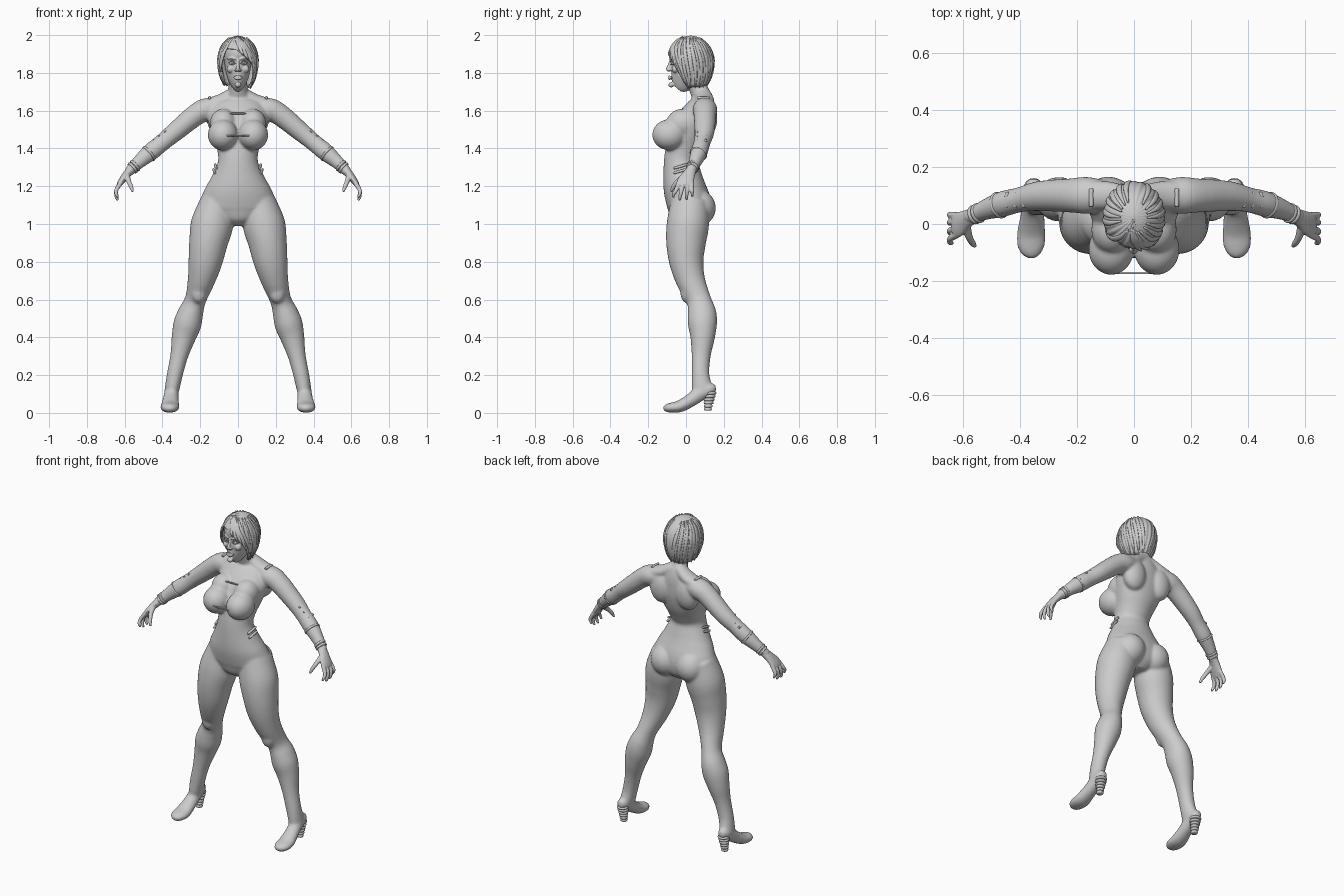
import bpy, bmesh, random
from math import sin, cos, pi, sqrt, radians
from mathutils import Vector, Matrix

random.seed(4)
X, Y = Vector((1, 0, 0)), Vector((0, 1, 0))


def spline(pts, sub=4):
    """Catmull-Rom resampling of (x, y, z, r1, r2) tuples."""
    P = [Vector(p) for p in pts]
    P = [2 * P[0] - P[1]] + P + [2 * P[-1] - P[-2]]
    out = []
    for i in range(1, len(P) - 2):
        a, b, c, d = P[i - 1:i + 3]
        for k in range(sub):
            t = k / sub
            out.append(0.5 * (2 * b + (c - a) * t + (2 * a - 5 * b + 4 * c - d) * t * t
                              + (3 * b - a - 3 * c + d) * t ** 3))
    return out + [P[-2]]


def tube(bm, pts, ref=X, n=24, s=1):
    """Closed elliptical loft; r1 lies along ref, r2 across it."""
    P = spline([(s * p[0],) + tuple(p[1:]) for p in pts])
    C = [Vector(p[:3]) for p in P]
    rings = []
    for i, p in enumerate(P):
        t = (C[min(i + 1, len(C) - 1)] - C[max(i - 1, 0)]).normalized()
        v = t.cross(ref).normalized()
        u = v.cross(t)
        rings.append([bm.verts.new(C[i] + u * p[3] * cos(2 * pi * k / n) + v * p[4] * sin(2 * pi * k / n))
                      for k in range(n)])
    for a, b in zip(rings, rings[1:]):
        for k in range(n):
            bm.faces.new((a[k], a[(k + 1) % n], b[(k + 1) % n], b[k]))
    bm.faces.new(rings[0])
    bm.faces.new(rings[-1])


def ball(bm, c, r):
    bmesh.ops.create_uvsphere(bm, u_segments=24, v_segments=16, radius=1,
                              matrix=Matrix.Translation(c) @ Matrix.Diagonal((*r, 1)))


def bar(bm, a, b, r, ref=Vector((0, 0, 1))):
    """Small rounded bar between two points."""
    a, b = Vector(a), Vector(b)
    pts = [(*a.lerp(b, t), r * k, r * k) for t, k in ((0, .4), (.1, 1), (.9, 1), (1, .4))]
    tube(bm, pts, ref, 10)


def make(name, bm, voxel=0, smooth=0):
    bmesh.ops.recalc_face_normals(bm, faces=bm.faces)
    for f in bm.faces:
        f.smooth = True
    me = bpy.data.meshes.new(name)
    bm.to_mesh(me)
    bm.free()
    ob = bpy.data.objects.new(name, me)
    bpy.context.collection.objects.link(ob)
    if voxel:
        m = ob.modifiers.new("merge", 'REMESH')
        m.mode, m.voxel_size, m.use_smooth_shade = 'VOXEL', voxel, True
        m = ob.modifiers.new("soften", 'SMOOTH')
        m.factor, m.iterations = 0.5, smooth
    return ob


# body: torso, legs, feet and arms fused into one skin
bm = bmesh.new()
tube(bm, [(0, y, z, rx, ry) for y, z, rx, ry in (
    (.02, .99, .05, .06), (.02, 1.03, .13, .1), (.018, 1.1, .2, .117), (-.005, 1.18, .178, .113),
    (-.018, 1.25, .14, .103), (-.025, 1.33, .106, .092), (-.008, 1.4, .112, .1), (.022, 1.48, .138, .108),
    (.055, 1.56, .158, .096), (.08, 1.63, .13, .07), (.084, 1.67, .08, .054), (.072, 1.7, .053, .05),
    (.052, 1.76, .049, .05), (.04, 1.8, .048, .05))], X, 40)
ARM = [(.08, .095, 1.62, .05, .04), (.16, .1, 1.608, .065, .06), (.22, .1, 1.58, .06, .058),
       (.33, .098, 1.49, .053, .051), (.4, .085, 1.432, .044, .046), (.46, .07, 1.383, .045, .047),
       (.52, .05, 1.332, .036, .037), (.565, .03, 1.29, .028, .029), (.585, .018, 1.268, .028, .022)]
for s in (1, -1):
    tube(bm, [(.11, .02, 1.12, .09, .1), (.137, .01, 1.0, .112, .112), (.157, 0, .9, .102, .105),
              (.173, .002, .8, .09, .091), (.195, .025, .7, .072, .077), (.225, .067, .6, .056, .065),
              (.25, .084, .53, .067, .076), (.268, .087, .47, .074, .077), (.288, .088, .4, .064, .065),
              (.312, .08, .3, .047, .05), (.335, .077, .2, .042, .047), (.35, .088, .12, .038, .056),
              (.352, .1, .1, .03, .04)], X, 32, s)
    tube(bm, [(.352, .158, .13, .018, .02), (.352, .13, .126, .034, .032), (.353, .08, .106, .038, .04),
              (.356, .03, .07, .042, .036), (.36, -.03, .036, .05, .032), (.361, -.075, .028, .049, .027),
              (.36, -.105, .025, .034, .021), (.36, -.12, .024, .014, .01)], X, 24, s)
    tube(bm, ARM, Y, 24, s)
    tube(bm, [(.02, .09, 1.695, .04, .033), (.09, .1, 1.655, .05, .034), (.17, .1, 1.63, .05, .034)], Y, 20, s)
    ball(bm, (s * .08, -.088, 1.472), (.08, .091, .082))       # bust
    ball(bm, (s * .078, -.02, 1.53), (.072, .085, .08))
    ball(bm, (s * .088, .068, 1.085), (.09, .09, .095))        # seat
    ball(bm, (s * .09, .11, 1.56), (.075, .056, .1))           # shoulder blade
    ball(bm, (s * .208, .005, .64), (.042, .035, .06))         # kneecap
make("body", bm, .007, 10)

# hands
for s, side in ((1, "left"), (-1, "right")):
    bm = bmesh.new()
    tube(bm, [(.56, .032, 1.294, .026, .026), (.59, .015, 1.262, .034, .021), (.618, -.003, 1.225, .045, .017),
              (.632, -.006, 1.203, .038, .013)], Y, 20, s)
    for y0, y2, z in ((-.038, -.066, 1.14), (-.014, -.032, 1.125), (.009, .003, 1.128), (.03, .033, 1.145)):
        tube(bm, [(.62, y0, 1.22, .012, .012), (.644, (y0 + y2) / 2, 1.18, .011, .011),
                  (.644, y2, z + .018, .009, .009), (.635, y2, z, .006, .006)], Y, 12, s)
    tube(bm, [(.59, .0, 1.26, .017, .017), (.578, -.045, 1.225, .013, .013), (.565, -.068, 1.195, .011, .011),
              (.557, -.078, 1.17, .006, .006)], X, 12, s)
    make(side + "_hand", bm, .0035, 4)

# head with nose, lips, brows and cheeks
bm = bmesh.new()
tube(bm, [(0, (f + b) / 2, z, w, (b - f) / 2) for z, w, f, b in (
    (1.718, .016, -.074, -.02), (1.735, .032, -.086, .02), (1.765, .051, -.086, .06), (1.8, .063, -.084, .09),
    (1.85, .071, -.079, .11), (1.9, .078, -.086, .125), (1.95, .066, -.06, .11), (1.985, .03, -.01, .06))], X, 40)
tube(bm, [(0, -.076, 1.87, .008, .01), (0, -.086, 1.84, .008, .011), (0, -.094, 1.82, .011, .012),
          (0, -.09, 1.81, .009, .006)], X, 16)
ball(bm, (0, -.078, 1.737), (.018, .015, .014))
for s in (1, -1):
    ball(bm, (s * .011, -.088, 1.813), (.008, .009, .006))
    ball(bm, (s * .04, -.056, 1.82), (.02, .02, .02))
    tube(bm, [(.012, -.081, 1.872, .006, .006), (.032, -.076, 1.88, .007, .006),
              (.055, -.056, 1.874, .005, .005)], Vector((0, 0, 1)), 12, s)
for z, r in ((1.781, .0055), (1.77, .0065)):
    tube(bm, [(-.024, -.076, 1.776, .003, .003), (-.01, -.087, z, r, r), (.01, -.087, z, r, r),
              (.024, -.076, 1.776, .003, .003)], Vector((0, 0, 1)), 12)
make("head", bm, .0035, 3)

# eyes with upper and lower lids
bm = bmesh.new()
for s in (1, -1):
    ball(bm, (s * .031, -.063, 1.852), (.016, .015, .011))
    ball(bm, (s * .031, -.074, 1.852), (.006, .006, .006))
    for dz in (.009, -.008):
        tube(bm, [(.014, -.075, 1.85, .002, .002), (.03, -.079, 1.853 + dz, .0035, .003),
                  (.051, -.061, 1.854, .002, .002)], Vector((0, 0, 1)), 8, s)
make("eyes", bm)

# hair: bob with an uneven hem, swept fringe and open face
HEM = [(-180, 1.725), (-90, 1.74), (-72, 1.755), (-58, 1.85), (-42, 1.93), (-5, 1.925), (20, 1.89),
       (48, 1.845), (64, 1.78), (76, 1.72), (100, 1.725), (180, 1.725)]


def hem(a):
    for (a0, z0), (a1, z1) in zip(HEM, HEM[1:]):
        if a0 <= a <= a1:
            return z0 + (z1 - z0) * (a - a0) / (a1 - a0)


def hair_point(a, z, lift=0):
    q = (z - 1.86) / .138
    r = sqrt(max(0, 1 - q * q)) if q > 0 else 1 - .38 * q * q
    d = radians(a)
    return Vector(((.106 * r + lift) * sin(d), .025 - (.124 * r + lift) * cos(d), z + max(q, 0) * lift))


bm = bmesh.new()
NA, NT = 144, 24
grid = []
for i in range(NA):
    a = -180 + 360 * i / NA
    col = []
    for j in range(1, NT + 1):
        t = j / NT
        z = 1.998 - (1.998 - hem(a)) * t ** 1.6
        ridge = .004 * abs(sin(radians(a) * 12 + 2.5 * t)) * min(1, 2 * t)
        col.append(bm.verts.new(hair_point(a, z, ridge - .002)))
    grid.append(col)
crown = bm.verts.new((0, .025, 1.998))
for i in range(NA):
    a, b = grid[i], grid[(i + 1) % NA]
    bm.faces.new((crown, a[0], b[0]))
    for j in range(NT - 1):
        bm.faces.new((a[j], a[j + 1], b[j + 1], b[j]))
hair = make("hair", bm)
m = hair.modifiers.new("thickness", 'SOLIDIFY')
m.thickness, m.offset = .01, -1

# loose locks lying over the hair
bm = bmesh.new()
locks = [(-25, -64), (-20, -80), (-15, 15), (-12, 30), (-8, 45), (0, 58), (8, 70), (20, 80)]
locks += [(a + random.uniform(-8, 8), a + 22) for a in range(50, 158, 18)]
locks += [(a + random.uniform(-8, 8), a - 22) for a in range(-158, -60, 18)]
for a0, a1 in locks:
    pts = []
    for t, w in ((.12, .003), (.35, .009), (.6, .011), (.85, .008), (1, .002)):
        a = a0 + (a1 - a0) * t
        p = hair_point(a, 1.995 - (1.995 - hem(a1) + .004) * t ** 1.5, .001)
        pts.append((*p, w, .0045))
    am = radians((a0 + a1) / 2)
    tube(bm, pts, Vector((cos(am), sin(am), 0)), 10)
make("hair_locks", bm)

# suit trim: shoulder, elbow, hip and chest bars
bm = bmesh.new()
for s in (1, -1):
    bar(bm, (s * .15, .06, 1.668), (s * .15, .125, 1.668), .008)
    for x, z in ((.385, 1.487), (.415, 1.463), (.445, 1.441)):
        bar(bm, (s * x, .058, z), (s * x, .112, z), .008)
    for dz in (0, .025):
        bar(bm, (s * (.122 - dz * .3), -.065, 1.27 + dz), (s * (.129 - dz * .3), .005, 1.29 + dz), .007)
bar(bm, (-.042, -.062, 1.585), (.042, -.062, 1.585), .004)
bar(bm, (-.07, -.172, 1.468), (.07, -.172, 1.468), .004)
make("trim_bars", bm)

# glove cuffs: rings around the forearms
bm = bmesh.new()
d = Vector((.06, -.02, -.051)).normalized()
for s in (1, -1):
    for x, y, z, r in ((.472, .066, 1.373, .047), (.546, .038, 1.308, .035), (.558, .033, 1.297, .034)):
        c = Vector((x, y, z))
        pts = [(*(c + d * k), r * f, r * f) for k, f in ((-.007, .9), (-.004, 1), (.004, 1), (.007, .9))]
        tube(bm, pts, Y, 28, s)
make("glove_cuffs", bm)

# ribbed heels: stacked tapering discs
bm = bmesh.new()
for s in (1, -1):
    for k in range(6):
        r, z = .02 + .0028 * k, .012 + .017 * k
        c = .116 + .002 * k
        tube(bm, [(.352, c, z, r * .85, r * .85), (.352, c, z + .004, r, r), (.352, c, z + .011, r, r),
                  (.352, c, z + .017, r * .8, r * .8)], X, 20, s)
make("heels", bm)
